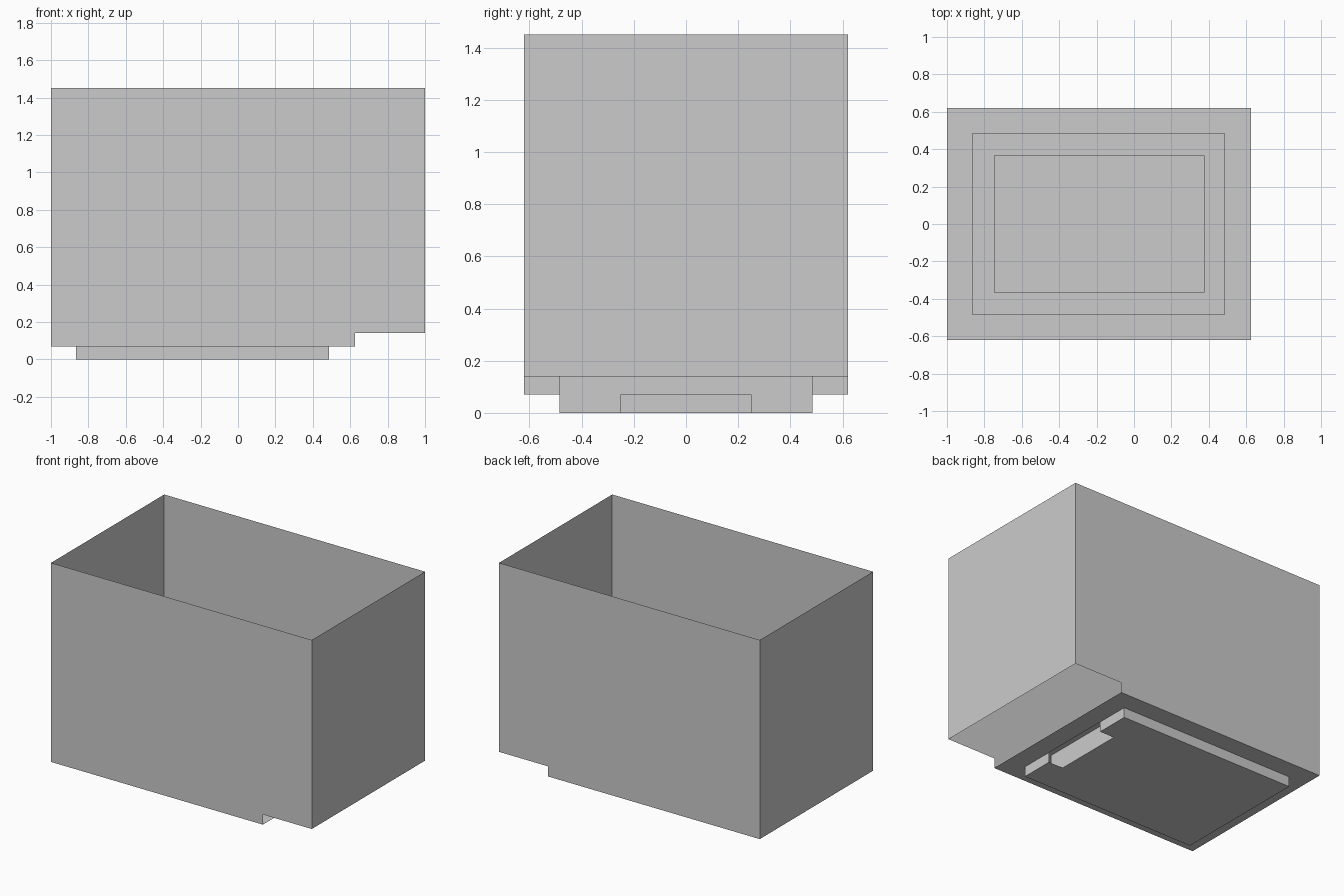
import bpy
import bmesh

cube = bpy.data.objects.get("Cube")
if cube:
    bpy.data.objects.remove(cube, do_unlink=True)

# Single grey finish
grey = bpy.data.materials.new("plain_grey")
grey.use_nodes = True
COLOUR = (0.6, 0.6, 0.6, 1)
grey.diffuse_color = COLOUR
grey.node_tree.nodes["Principled BSDF"].inputs["Base Color"].default_value = COLOUR

# Key dimensions
LEFT, RIGHT, DEPTH = -1.0, 1.0, 0.62
FLOOR, LEDGE, TOP = 0.07, 0.14, 1.45
FLOOR_END = 0.625
OUTER = (-0.865, 0.487, -0.485, 0.485)
INNER = (-0.745, 0.375, -0.365, 0.365)
SLOT = 0.25


def sheet(name, faces):
    """Thin-surface part from a list of polygons."""
    bm = bmesh.new()
    for points in faces:
        bm.faces.new([bm.verts.new(p) for p in points])
    bmesh.ops.remove_doubles(bm, verts=bm.verts[:], dist=0.0001)
    bmesh.ops.recalc_face_normals(bm, faces=bm.faces[:])
    mesh = bpy.data.meshes.new(name)
    bm.to_mesh(mesh)
    bm.free()
    mesh.materials.append(grey)
    obj = bpy.data.objects.new(name, mesh)
    bpy.context.collection.objects.link(obj)
    return obj


def corners(rect, z):
    x0, x1, y0, y1 = rect
    return [(x0, y0, z), (x1, y0, z), (x1, y1, z), (x0, y1, z)]


def band(lower, upper):
    """Quads joining two four-cornered loops."""
    return [(lower[i], lower[(i + 1) % 4], upper[(i + 1) % 4], upper[i])
            for i in range(4)]


# Tall open walls, the long ones stepped at the bottom
profile = [(LEFT, FLOOR), (FLOOR_END, FLOOR), (FLOOR_END, LEDGE),
           (RIGHT, LEDGE), (RIGHT, TOP), (LEFT, TOP)]
walls = [[(x, y, z) for x, z in profile] for y in (-DEPTH, DEPTH)]
for x, z in ((LEFT, FLOOR), (RIGHT, LEDGE)):
    walls.append([(x, -DEPTH, z), (x, DEPTH, z), (x, DEPTH, TOP), (x, -DEPTH, TOP)])
sheet("box_walls", walls)

# Floor around the base, open beyond its end
sheet("box_floor", band(corners((LEFT, FLOOR_END, -DEPTH, DEPTH), FLOOR),
                        corners(OUTER, FLOOR)))

# Hollow base: outer wall with a slot, top rim and sunken middle
x0, x1, y0, y1 = OUTER
outer_wall = band(corners(OUTER, 0), corners(OUTER, LEDGE))
outer_wall[1] = [(x1, y0, 0), (x1, -SLOT, 0), (x1, -SLOT, FLOOR), (x1, SLOT, FLOOR),
                 (x1, SLOT, 0), (x1, y1, 0), (x1, y1, LEDGE), (x1, y0, LEDGE)]
sheet("base_outer_wall", outer_wall)
sheet("base_rim", band(corners(OUTER, LEDGE), corners(INNER, LEDGE)))
sheet("base_inner_wall", band(corners(INNER, 0), corners(INNER, LEDGE)))

# Bottom plate notched below the slot
notch = INNER[1]
sheet("base_plate", [[(x0, y0, 0), (x1, y0, 0), (x1, -SLOT, 0), (notch, -SLOT, 0),
                      (notch, SLOT, 0), (x1, SLOT, 0), (x1, y1, 0), (x0, y1, 0)]])
